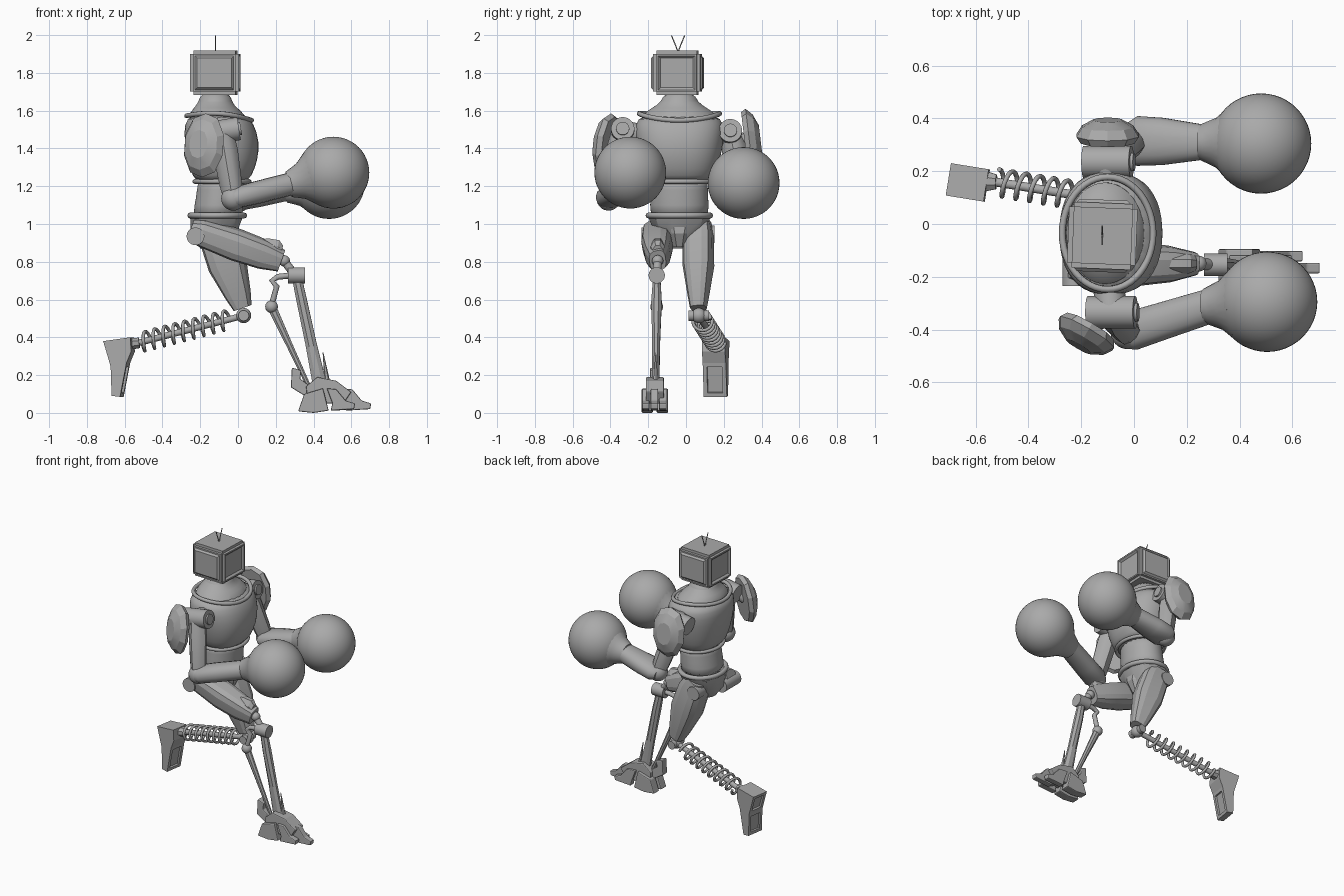
import bpy, bmesh
from math import sin, cos, pi, radians
from mathutils import Vector, Matrix

cube = bpy.data.objects.get("Cube")
if cube:
    bpy.data.objects.remove(cube)

grey = bpy.data.materials.new("plain_grey")
grey.use_nodes = True
grey.diffuse_color = (0.4, 0.4, 0.4, 1)
grey.node_tree.nodes["Principled BSDF"].inputs["Base Color"].default_value = (0.4, 0.4, 0.4, 1)


def finish(name, bm, angle=35, subsurf=0, bevel=0):
    bmesh.ops.recalc_face_normals(bm, faces=bm.faces)
    mesh = bpy.data.meshes.new(name)
    bm.to_mesh(mesh)
    bm.free()
    mesh.materials.append(grey)
    ob = bpy.data.objects.new(name, mesh)
    bpy.context.collection.objects.link(ob)
    if bevel:
        mod = ob.modifiers.new("bevel", "BEVEL")
        mod.width, mod.segments = bevel, 2
    if subsurf:
        mod = ob.modifiers.new("subsurf", "SUBSURF")
        mod.levels = mod.render_levels = subsurf
    bpy.ops.object.select_all(action="DESELECT")
    bpy.context.view_layer.objects.active = ob
    ob.select_set(True)
    if angle:
        bpy.ops.object.shade_smooth_by_angle(angle=radians(angle))
    return ob


def loft(name, rings, sides=24, p=2.0, flute=1.0, **kw):
    """Skin superellipse rings given as (centre, half axis, half axis)."""
    bm = bmesh.new()
    loops = []
    for c, u, v in rings:
        loop = []
        for i in range(sides):
            a = 2 * pi * (i + 0.5) / sides
            r = (abs(cos(a)) ** p + abs(sin(a)) ** p) ** (-1 / p)
            r *= flute if i // 2 % 2 else 1
            loop.append(bm.verts.new(c + u * (r * cos(a)) + v * (r * sin(a))))
        loops.append(loop)
    for a, b in zip(loops, loops[1:]):
        for i in range(sides):
            j = (i + 1) % sides
            bm.faces.new((a[i], a[j], b[j], b[i]))
    bm.faces.new(loops[0])
    bm.faces.new(loops[-1])
    return finish(name, bm, **kw)


def limb(name, start, end, sections, **kw):
    """Loft along an axis; sections are (position, sideways, upward) half sizes."""
    a, b = Vector(start), Vector(end)
    w = (b - a).normalized()
    u = w.cross(Vector((0, 0, 1)))
    u = u.normalized() if u.length > 0.01 else Vector((0, 1, 0))
    v = u.cross(w)
    return loft(name, [(a.lerp(b, t), u * ru, v * rv) for t, ru, rv in sections], **kw)


def rod(name, start, end, r0, r1=None, **kw):
    r1 = r1 or r0
    return limb(name, start, end, [(0, r0, r0), (1, r1, r1)], **kw)


def body(name, rows, **kw):
    """Loft up the z axis; rows are (z, centre x, half depth, half width)."""
    rings = [(Vector((cx, -0.035, z)), Vector((hx, 0, 0)), Vector((0, hy, 0)))
             for z, cx, hx, hy in rows]
    return loft(name, rings, **kw)


def ball(name, centre, radius, seg=32):
    bm = bmesh.new()
    bmesh.ops.create_uvsphere(bm, u_segments=seg, v_segments=seg // 2, radius=radius,
                              matrix=Matrix.Translation(centre))
    return finish(name, bm, angle=60)


def tube(name, points, radius, cyclic=False):
    curve = bpy.data.curves.new(name, "CURVE")
    curve.dimensions = "3D"
    curve.bevel_depth, curve.bevel_resolution = radius, 2
    curve.use_fill_caps = True
    spline = curve.splines.new("POLY")
    spline.points.add(len(points) - 1)
    for pt, co in zip(spline.points, points):
        pt.co = (*co, 1)
    spline.use_cyclic_u = cyclic
    tmp = bpy.data.objects.new(name + "_path", curve)
    bpy.context.collection.objects.link(tmp)
    bpy.context.view_layer.update()
    mesh = bpy.data.meshes.new_from_object(
        tmp.evaluated_get(bpy.context.evaluated_depsgraph_get()))
    bpy.data.objects.remove(tmp)
    bm = bmesh.new()
    bm.from_mesh(mesh)
    return finish(name, bm, angle=60)


def hoop(name, cx, hx, hy, height, radius):
    pts = [(cx + hx * cos(a), -0.035 + hy * sin(a), height(a))
           for a in (2 * pi * i / 48 for i in range(48))]
    return tube(name, pts, radius, True)


def prism(name, profile, y, half, bevel=0.006):
    """Side profile in x and z, extruded sideways."""
    bm = bmesh.new()
    face = bm.faces.new([bm.verts.new((x, y - half, z)) for x, z in profile])
    out = bmesh.ops.extrude_face_region(bm, geom=[face])
    bmesh.ops.translate(bm, vec=(0, 2 * half, 0),
                        verts=[g for g in out["geom"] if isinstance(g, bmesh.types.BMVert)])
    return finish(name, bm, angle=0, bevel=bevel)


# Head: boxy screen casing with sunk screens and raised side panels
bm = bmesh.new()
bmesh.ops.create_cube(bm, size=1, matrix=Matrix.Diagonal((0.26, 0.25, 0.235, 1)))
bmesh.ops.bevel(bm, geom=bm.edges[:], offset=0.018, segments=2, affect="EDGES")
bm.normal_update()
for face in [f for f in bm.faces if f.calc_area() > 0.03 and abs(f.normal.z) < 0.5]:
    depth = -0.012 if abs(face.normal.x) > 0.5 else 0.012
    bmesh.ops.inset_individual(bm, faces=[face], thickness=0.014, depth=0)
    bmesh.ops.inset_individual(bm, faces=[face], thickness=0.016, depth=depth)
head = finish("head", bm, angle=25)
head.location = (-0.12, -0.045, 1.8)
head.rotation_euler.z = -0.04
for side in (-1, 1):
    tube("antenna", [(-0.12, -0.042, 1.91), (-0.12, -0.042 + 0.015 * side, 1.95),
                     (-0.12, -0.042 + 0.035 * side, 1.998)], 0.003)

# Torso
body("neck_and_shoulders", [(1.5, -0.1, 0.17, 0.2), (1.58, -0.11, 0.15, 0.205),
                            (1.615, -0.12, 0.115, 0.145), (1.645, -0.12, 0.088, 0.095),
                            (1.7, -0.12, 0.08, 0.083)], subsurf=1)
body("chest", [(1.22, -0.085, 0.13, 0.165), (1.25, -0.085, 0.155, 0.185),
               (1.33, -0.08, 0.185, 0.215), (1.44, -0.085, 0.2, 0.235),
               (1.53, -0.1, 0.185, 0.238), (1.585, -0.105, 0.15, 0.205)], p=2.4, subsurf=1)
body("abdomen", [(1.02, -0.11, 0.14, 0.16), (1.1, -0.1, 0.13, 0.157),
                 (1.18, -0.092, 0.125, 0.15), (1.26, -0.085, 0.13, 0.16)], subsurf=1)
hoop("collar", -0.1, 0.172, 0.213, lambda a: 1.573 + 0.012 * cos(2 * a) * -1 - 0.012 * cos(a), 0.013)
hoop("chest_rim", -0.085, 0.145, 0.172, lambda a: 1.225, 0.012)
hoop("belt", -0.11, 0.142, 0.163, lambda a: 1.045, 0.016)
body("pelvis", [(0.87, -0.13, 0.07, 0.06), (0.94, -0.13, 0.12, 0.125),
                (1.03, -0.115, 0.14, 0.165)], sides=12, p=2.5)
limb("groin_guard", (-0.045, -0.035, 1.03), (-0.06, -0.035, 0.88),
     [(0, 0.09, 0.05), (0.5, 0.06, 0.06), (1, 0.035, 0.03)], sides=8, p=4, angle=0)

# Arms: shoulder, upper arm, elbow, forearm, cuff, glove, shoulder plate
arms = {
    "right": ((-0.085, -0.335, 1.49), (-0.025, -0.41, 1.135), (0.29, -0.31, 1.215),
              (0.505, -0.295, 1.272), (-0.175, -0.405, 1.415), (-0.5, -0.86, 0.12), 0.075),
    "left": ((-0.1, 0.235, 1.48), (0.0, 0.315, 1.125), (0.27, 0.31, 1.185),
             (0.482, 0.305, 1.217), (-0.1, 0.325, 1.44), (0, 1, 0.12), 0.095),
}
for side, (shoulder, elbow, wrist, glove, pad, out, wide) in arms.items():
    s, pc, n = Vector(shoulder), Vector(pad), Vector(out).normalized()
    axis = Vector((0.09, 0, 0.015))
    rod(side + "_shoulder_joint", s - axis, s + axis, 0.062)
    rod(side + "_shoulder_cap", s + axis, s + axis * 1.12, 0.035)
    rod(side + "_shoulder_link", (-0.1, s.y * 0.6, 1.46), s, 0.06)
    limb(side + "_upper_arm", shoulder, elbow,
         [(0, 0.05, 0.055), (0.3, 0.058, 0.062), (0.8, 0.052, 0.055), (1, 0.045, 0.045)],
         sides=12, p=3)
    ball(side + "_elbow", elbow, 0.064)
    limb(side + "_forearm", elbow, wrist,
         [(-0.08, wide * 0.75, 0.04), (0.05, wide, 0.056), (0.4, wide * 0.95, 0.06),
          (1, 0.066, 0.06)], sides=16, p=2.4)
    limb(side + "_cuff", wrist, glove,
         [(-0.1, 0.066, 0.07), (0, 0.076, 0.078), (0.2, 0.095, 0.097), (0.45, 0.145, 0.145)])
    ball(side + "_glove", glove, 0.19, 48)
    limb(side + "_shoulder_plate", pc - n * 0.015, pc + n * 0.07,
         [(0, 0.105, 0.155), (0.3, 0.122, 0.17), (0.7, 0.1, 0.135), (1, 0.055, 0.075)],
         sides=10, p=2.3, angle=20)
    rod(side + "_plate_mount", s, pc, 0.03)

# Hips and armoured thighs
rod("right_hip", (-0.225, -0.235, 0.935), (-0.225, -0.07, 0.935), 0.047)
rod("left_hip", (-0.16, 0.15, 0.945), (-0.16, 0.0, 0.945), 0.047)
limb("right_thigh", (-0.25, -0.155, 0.975), (0.23, -0.15, 0.805),
     [(0, 0.05, 0.05), (0.12, 0.075, 0.075), (0.5, 0.085, 0.087), (0.8, 0.07, 0.08),
      (1, 0.045, 0.06)], sides=16, p=2.8, flute=0.94, angle=15)
limb("right_knee_guard", (0.06, -0.15, 0.89), (0.23, -0.15, 0.85),
     [(0, 0.03, 0.02), (0.5, 0.04, 0.06), (0.85, 0.04, 0.065), (1, 0.03, 0.04)], sides=8, angle=20)
limb("left_thigh", (-0.135, 0.065, 1.01), (0.025, 0.065, 0.555),
     [(0, 0.07, 0.075), (0.15, 0.083, 0.1), (0.5, 0.085, 0.105), (0.85, 0.058, 0.07),
      (1, 0.045, 0.05)], sides=16, p=2.8, flute=0.91, angle=15)

# Right lower leg: knee, twin struts and clawed foot
ball("right_knee_ball", (0.245, -0.15, 0.805), 0.03)
rod("right_knee_link", (0.245, -0.15, 0.805), (0.3, -0.155, 0.73), 0.022)
rod("right_knee_drum", (0.265, -0.155, 0.728), (0.355, -0.155, 0.728), 0.043)
limb("right_shin", (0.315, -0.155, 0.7), (0.435, -0.16, 0.14),
     [(0, 0.022, 0.028), (0.2, 0.03, 0.03), (0.6, 0.022, 0.032), (1, 0.02, 0.04)], sides=8, angle=20)
tube("right_strut_hook", [(0.28, -0.155, 0.728), (0.21, -0.155, 0.72), (0.18, -0.155, 0.7),
                          (0.205, -0.155, 0.67), (0.175, -0.155, 0.56)], 0.016)
ball("right_strut_joint", (0.178, -0.155, 0.562), 0.034, 16)
limb("right_strut", (0.178, -0.155, 0.562), (0.37, -0.16, 0.15),
     [(0, 0.02, 0.026), (0.5, 0.015, 0.018), (1, 0.012, 0.013)], sides=8)
rod("ankle_spike", (0.45, -0.16, 0.32), (0.475, -0.16, 0.15), 0.002, 0.016, sides=6)
prism("heel_fin", [(0.285, 0.24), (0.335, 0.225), (0.33, 0.18), (0.385, 0.14), (0.37, 0.08),
                   (0.28, 0.135)], -0.165, 0.025)
prism("foot_body", [(0.36, 0.14), (0.42, 0.19), (0.52, 0.17), (0.6, 0.11), (0.56, 0.05),
                    (0.37, 0.05)], -0.165, 0.048)
for y, reach in ((-0.213, 0.62), (-0.167, 0.705), (-0.122, 0.64)):
    prism("toe", [(0.47, 0.13), (reach - 0.1, 0.125), (reach - 0.05, 0.065), (reach, 0.05),
                  (reach - 0.005, 0.02), (reach - 0.13, 0.012), (0.5, 0.05)], y, 0.02)
for y in (-0.205, -0.125):
    prism("heel_claw", [(0.35, 0.1), (0.45, 0.13), (0.48, 0.012), (0.4, 0.0), (0.318, 0.008)], y, 0.03)

# Left lower leg: knee, spring and peg foot
knee, ankle = Vector((0.03, 0.068, 0.515)), Vector((-0.53, 0.16, 0.37))
ball("left_knee_ball", knee, 0.04)
rod("left_knee_pin", knee - Vector((0, 0.055, 0)), knee + Vector((0, 0.055, 0)), 0.028)
rod("spring_core", knee, ankle, 0.017)
w = (ankle - knee).normalized()
u = w.cross(Vector((0, 0, 1))).normalized()
v = u.cross(w)
coils, steps = 9, 16
tube("spring", [knee.lerp(ankle, 0.14 + 0.84 * i / (coils * steps))
                + (u * cos(2 * pi * i / steps) + v * sin(2 * pi * i / steps)) * 0.05
                for i in range(coils * steps + 1)], 0.009)
limb("left_ankle", ankle, (-0.61, 0.165, 0.36), [(-0.1, 0.03, 0.03), (1, 0.055, 0.035)], sides=8, angle=20)
bm = bmesh.new()
profile = [(-0.09, 0.165), (0.055, 0.185), (0.06, 0.11), (0.035, 0.05),
           (0.0, -0.13), (-0.045, -0.125), (-0.05, 0.03)]
face = bm.faces.new([bm.verts.new((x, -0.062, z)) for x, z in profile])
out = bmesh.ops.extrude_face_region(bm, geom=[face])
bmesh.ops.translate(bm, vec=(0, 0.124, 0),
                    verts=[g for g in out["geom"] if isinstance(g, bmesh.types.BMVert)])
bmesh.ops.recalc_face_normals(bm, faces=bm.faces)
bm.normal_update()
sole = [f for f in bm.faces if abs(f.normal.y) < 0.1 and abs(f.normal.x) > 0.9 and f.calc_area() > 0.015]
bmesh.ops.inset_individual(bm, faces=sole, thickness=0.03, depth=0)
bmesh.ops.inset_individual(bm, faces=sole, thickness=0.002, depth=-0.012)
foot = finish("left_foot", bm, angle=0)
foot.location = (-0.615, 0.155, 0.215)
foot.rotation_euler.z = 0.16 * -1
